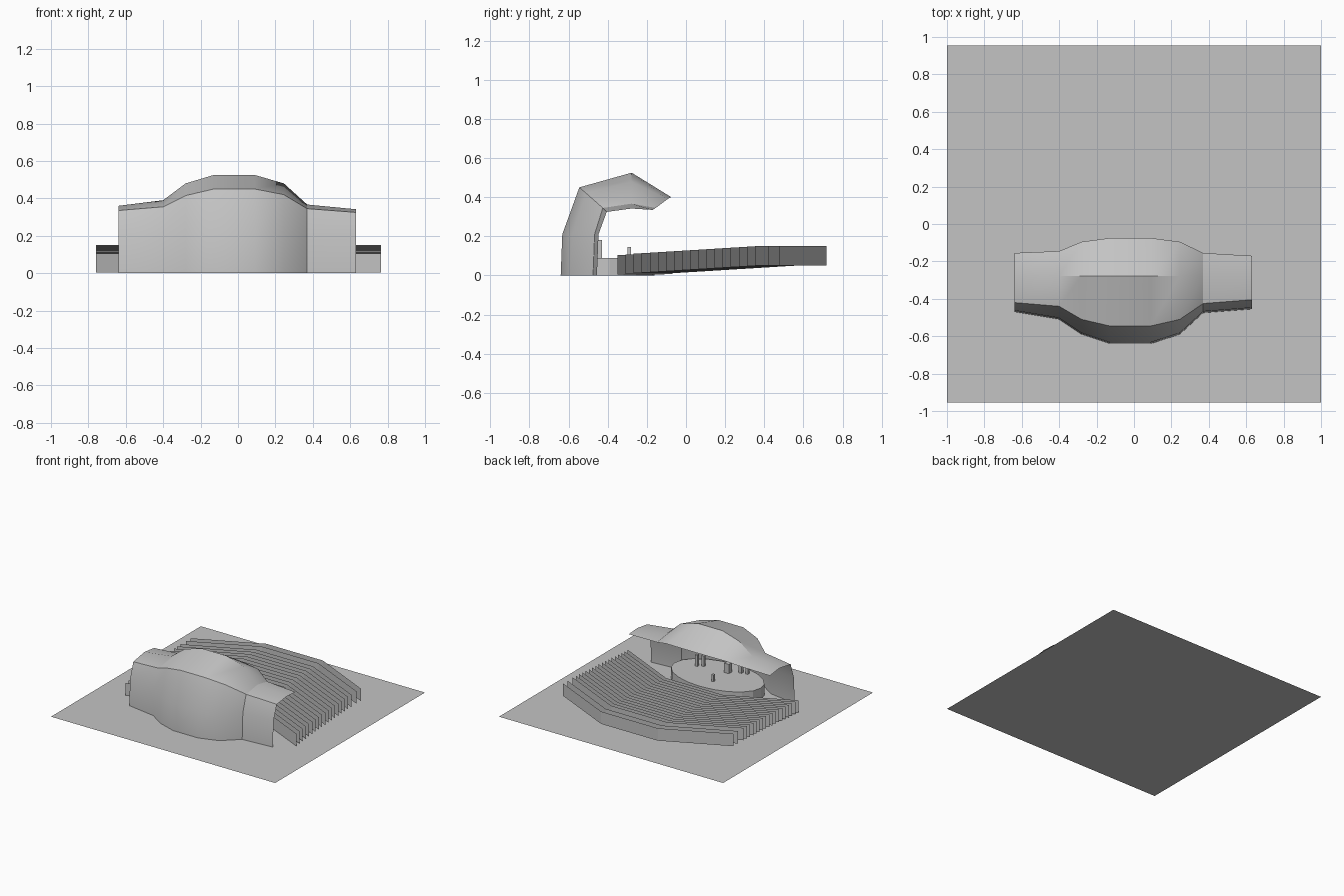
import bpy, bmesh, math

if "Cube" in bpy.data.objects:
    bpy.data.objects.remove(bpy.data.objects["Cube"])

GREY = bpy.data.materials.new("plain grey")
GREY.diffuse_color = (0.55, 0.55, 0.55, 1)
GREY.use_nodes = True
GREY.node_tree.nodes["Principled BSDF"].inputs["Base Color"].default_value = GREY.diffuse_color


def make(name, verts, faces, smooth=None):
    me = bpy.data.meshes.new(name)
    me.from_pydata(verts, [], faces)
    ob = bpy.data.objects.new(name, me)
    bpy.context.collection.objects.link(ob)
    me.materials.append(GREY)
    if smooth:
        bpy.ops.object.select_all(action='DESELECT')
        ob.select_set(True)
        bpy.context.view_layer.objects.active = ob
        bpy.ops.object.shade_smooth_by_angle(angle=math.radians(smooth))
    return ob


def prism(name, cx, cy, rx, ry, z0, z1, n, turn=0.0):
    ring = [(cx + rx * math.cos(turn + 2 * math.pi * i / n),
             cy + ry * math.sin(turn + 2 * math.pi * i / n)) for i in range(n)]
    verts = [(x, y, z) for z in (z0, z1) for x, y in ring]
    faces = [(i, (i + 1) % n, (i + 1) % n + n, i + n) for i in range(n)]
    faces += [tuple(range(n - 1, -1, -1)), tuple(range(n, 2 * n))]
    return make(name, verts, faces)


# Ground sheet
make("ground_plate", [(-1, -.955, 0), (1, -.955, 0), (1, .955, 0), (-1, .955, 0)],
     [(0, 1, 2, 3)])

# Seating rows: thin upright sheets bent in three, rising to the back
ROWS = 20
for i in range(ROWS):
    y = -0.11 + 0.0413 * i
    if i == ROWS - 2:
        y = 0.66
    if i == ROWS - 1:
        y = 0.717
    z = 0.004 + 0.046 * min(1, i / 17) ** 0.85
    line = [(-.76, y - .24), (-.25, y), (.255, y), (.765, y - .24)]
    verts = [(px, py, z + h) for h in (0, .1) for px, py in line]
    make(f"seat_row_{i + 1}", verts, [(k + 1, k, k + 4, k + 5) for k in range(3)])

# Stage shell: sections lofted across x
# x, base y, wall-top y, wall-top z, ridge z, lip y, lip z
SECTIONS = [
    (-.64, -.47, -.42, .335, .36, -.155, .345),
    (-.40, -.51, -.44, .355, .39, -.145, .355),
    (-.28, -.59, -.51, .415, .48, -.095, .39),
    (-.13, -.64, -.545, .45, .525, -.075, .40),
    (.09, -.64, -.545, .45, .525, -.075, .40),
    (.245, -.59, -.51, .42, .48, -.095, .39),
    (.37, -.475, -.425, .345, .367, -.155, .345),
    (.63, -.455, -.405, .325, .342, -.17, .335),
]
verts, faces = [], []
for x, by, wy, wz, rz, ly, lz in SECTIONS:
    verts += [(x, by, 0), (x, by + .008, .21), (x, wy, wz), (x, -.278, rz), (x, ly, lz)]
for c in range(len(SECTIONS) - 1):
    for r in range(4):
        a = c * 5 + r
        faces.append((a, a + 5, a + 6, a + 1))
make("stage_shell", verts, faces, 30)

# Oval stage platform
prism("stage_lower_step", -.01, -.39, .385, .23, 0, .045, 20)
prism("stage_deck", -.01, -.39, .385, .23, .045, .09, 20)

# Equipment and performers on the stage
ITEMS = [(.21, -.44, .016, .09), (.17, -.465, .016, .085), (-.04, -.29, .014, .055),
         (-.04, -.48, .03, .075), (-.12, -.53, .02, .08), (-.17, -.54, .016, .08)]
for i, (x, y, r, h) in enumerate(ITEMS):
    prism(f"stage_item_{i + 1}", x, y, r, r, .09, .09 + h, 4, math.pi / 4)
